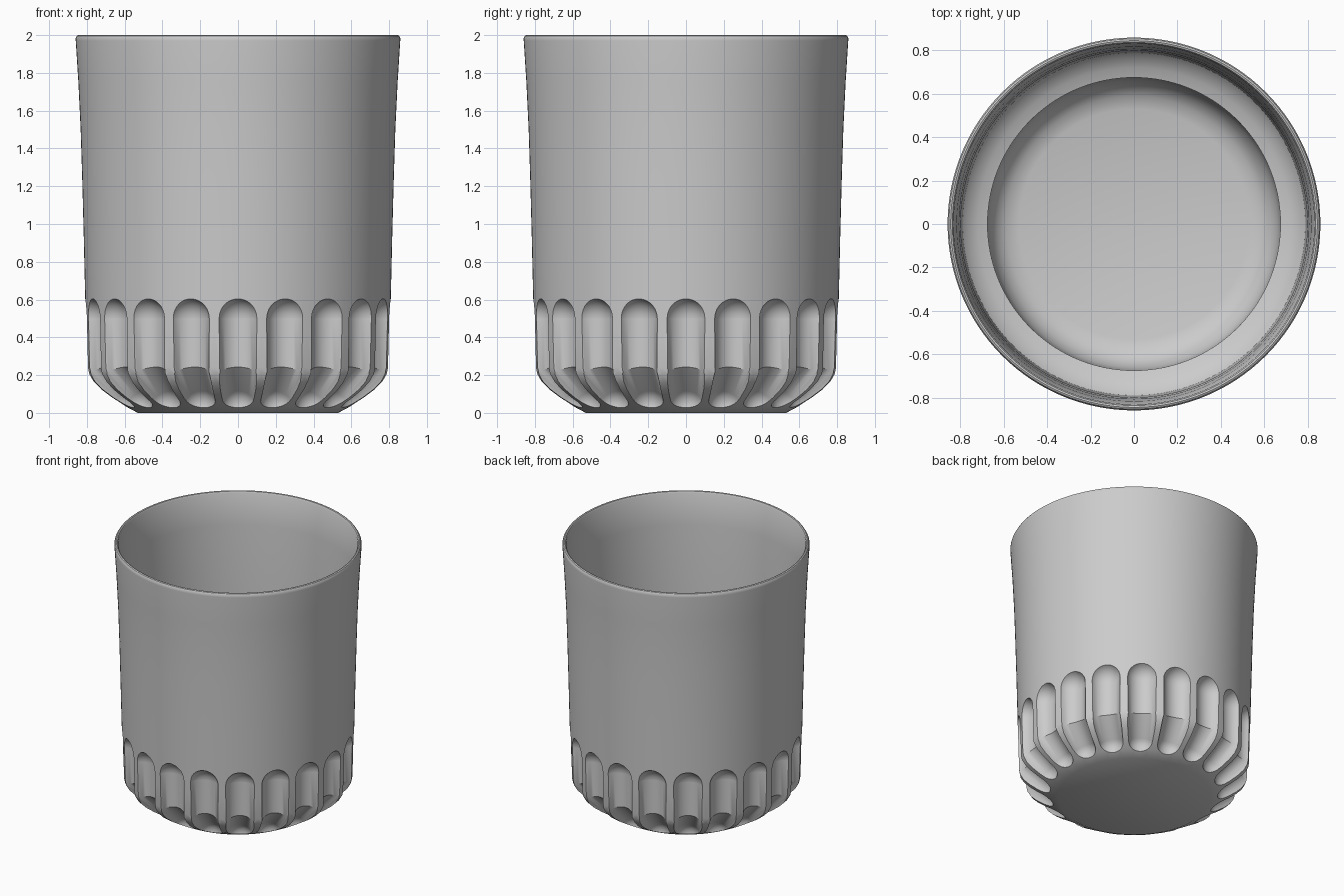
import bpy, bmesh, math
from mathutils import Vector

if "Cube" in bpy.data.objects:
    bpy.data.objects.remove(bpy.data.objects["Cube"])

FLUTES = 20
SEGMENTS = 160


def make_object(name, bm):
    bmesh.ops.recalc_face_normals(bm, faces=bm.faces)
    mesh = bpy.data.meshes.new(name)
    bm.to_mesh(mesh)
    bm.free()
    obj = bpy.data.objects.new(name, mesh)
    bpy.context.collection.objects.link(obj)
    return obj


def skin(bm, rings):
    """Bridge closed rings of vertices and cap both ends."""
    for a, b in zip(rings, rings[1:]):
        n = len(a)
        for i in range(n):
            j = (i + 1) % n
            bm.faces.new((a[i], a[j], b[j], b[i]))
    bm.faces.new(rings[0])
    bm.faces.new(rings[-1])


# Tumbler wall: outside from base to rim, then inside down to the floor
profile = [(0.53, 0.0), (0.60, 0.037), (0.67, 0.08), (0.73, 0.125), (0.77, 0.165),
           (0.793, 0.205), (0.80, 0.24), (0.805, 0.45), (0.81, 0.65), (0.817, 0.95),
           (0.825, 1.25), (0.833, 1.5), (0.845, 1.75), (0.859, 1.97), (0.859, 1.985),
           (0.853, 1.996), (0.845, 2.0), (0.837, 1.997), (0.831, 1.985),
           (0.817, 1.75), (0.806, 1.5), (0.799, 1.25), (0.795, 0.95), (0.79, 0.68),
           (0.765, 0.65), (0.72, 0.625), (0.675, 0.61), (0.673, 0.27), (0.66, 0.20),
           (0.63, 0.15), (0.59, 0.118), (0.53, 0.10)]
bm = bmesh.new()
rings = []
for r, z in profile:
    angles = [2 * math.pi * i / SEGMENTS for i in range(SEGMENTS)]
    rings.append([bm.verts.new((r * math.cos(a), r * math.sin(a), z)) for a in angles])
skin(bm, rings)
tumbler = make_object("tumbler", bm)

# Flute cutter: bent round-ended rod, as (centre r, centre z, axis direction, radius, stretch)
R_TOP, R_END = 0.11, 0.088
top, bend, end = Vector((0.845, 0.5)), Vector((0.845, 0.19)), Vector((0.668, 0.048))
down = Vector((0, -1))
inward = (end - bend).normalized()
mid = (down + inward).normalized()
steps = [math.radians(a) for a in range(5, 90, 12)]
stations = [(top - down * R_TOP * math.cos(t), down, R_TOP * math.sin(t), 1) for t in steps]
stations += [(top, down, R_TOP, 1), (bend, mid, R_TOP, 1 / mid.dot(down)), (end, inward, R_END, 1)]
stations += [(end + inward * R_END * math.cos(t), inward, R_END * math.sin(t), 1)
             for t in reversed(steps)]

# Repeat the cutter around the base
bm = bmesh.new()
for k in range(FLUTES):
    a = 2 * math.pi * k / FLUTES
    radial = Vector((math.cos(a), math.sin(a), 0))
    side = Vector((-math.sin(a), math.cos(a), 0))
    up = Vector((0, 0, 1))
    rings = []
    for c, d, rad, stretch in stations:
        normal = radial * -d.y + up * d.x
        centre = radial * c.x + up * c.y
        ring = []
        for i in range(40):
            t = 2 * math.pi * i / 40
            ring.append(bm.verts.new(centre + side * rad * math.cos(t)
                                     + normal * rad * stretch * math.sin(t)))
        rings.append(ring)
    skin(bm, rings)
cutter = make_object("flute_cutter", bm)
cutter.hide_render = True

# Carve the flutes and shade
mod = tumbler.modifiers.new("flutes", 'BOOLEAN')
mod.operation = 'DIFFERENCE'
mod.solver = 'EXACT'
mod.object = cutter
bpy.context.view_layer.objects.active = tumbler
tumbler.select_set(True)
bpy.ops.object.modifier_apply(modifier=mod.name)
bpy.data.objects.remove(cutter)
bpy.ops.object.shade_smooth_by_angle(angle=math.radians(30))
